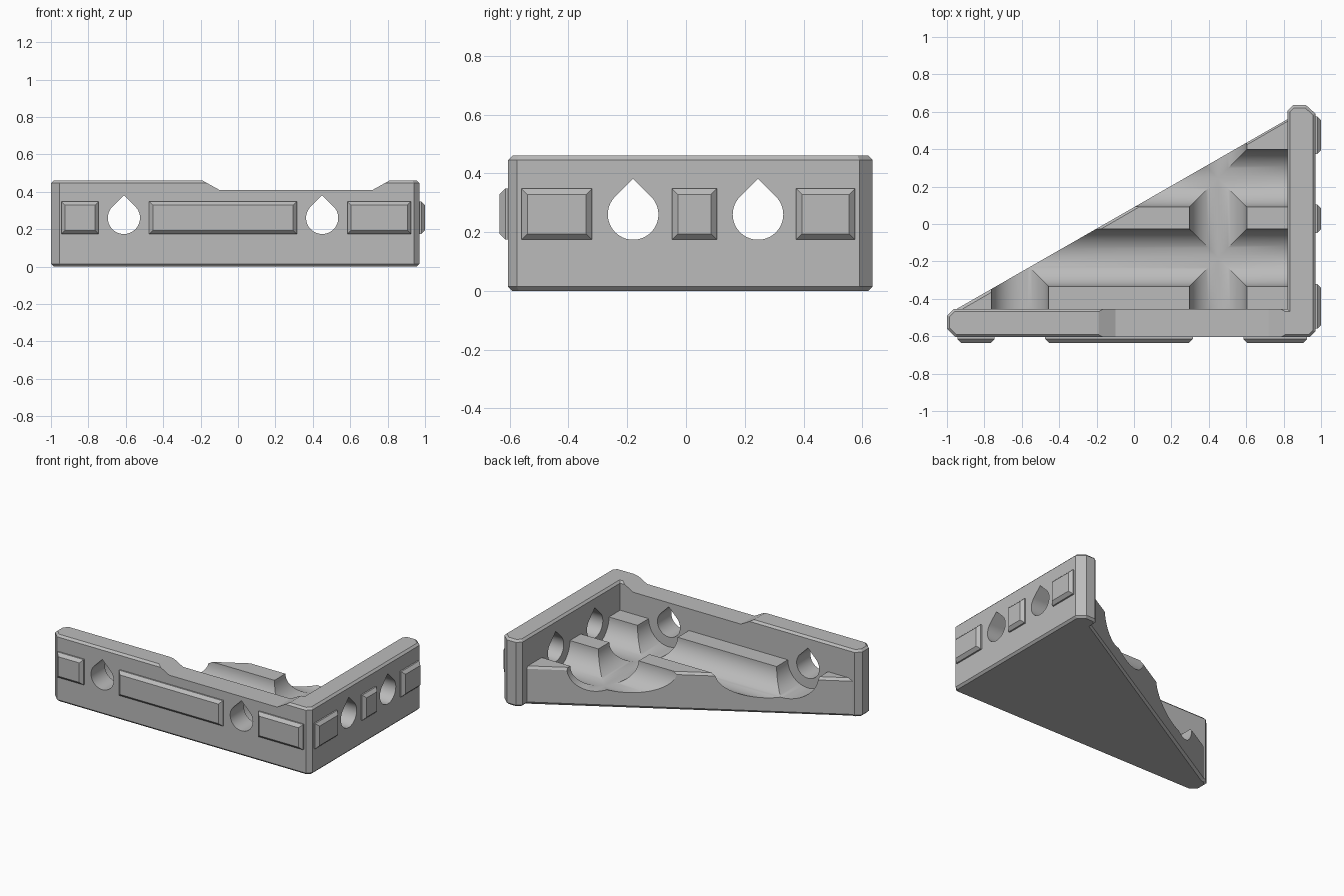
import bpy
import bmesh
import math
from mathutils import Vector

if "Cube" in bpy.data.objects:
    bpy.data.objects.remove(bpy.data.objects["Cube"], do_unlink=True)

grey = bpy.data.materials.new("plain grey")
grey.use_nodes = True
grey.diffuse_color = (0.5, 0.5, 0.5, 1)
grey.node_tree.nodes["Principled BSDF"].inputs["Base Color"].default_value = (0.5, 0.5, 0.5, 1)


def loft(name, rings, bevel=0, pick=None):
    """Closed solid through matching rings; bevels the edges chosen by pick."""
    bm = bmesh.new()
    loops = [[bm.verts.new(p) for p in ring] for ring in rings]
    n = len(loops[0])
    bm.faces.new(loops[0])
    bm.faces.new(loops[-1])
    for a, b in zip(loops, loops[1:]):
        for i in range(n):
            j = (i + 1) % n
            bm.faces.new((a[i], a[j], b[j], b[i]))
    bmesh.ops.recalc_face_normals(bm, faces=bm.faces)
    if bevel:
        edges = [e for e in bm.edges if pick(e)]
        bmesh.ops.bevel(bm, geom=edges, offset=bevel, segments=1, affect='EDGES')
    mesh = bpy.data.meshes.new(name)
    bm.to_mesh(mesh)
    bm.free()
    mesh.materials.append(grey)
    obj = bpy.data.objects.new(name, mesh)
    bpy.context.collection.objects.link(obj)
    return obj


def prism(name, profile, axis, start, end, **kw):
    """Extrude a 2D profile along the x, y or z axis."""
    def place(p, d):
        q = list(p)
        q.insert(axis, d)
        return q
    return loft(name, [[place(p, d) for p in profile] for d in (start, end)], **kw)


def combine(target, other, operation):
    mod = target.modifiers.new(operation, 'BOOLEAN')
    mod.operation = operation
    mod.solver = 'EXACT'
    mod.object = other
    bpy.context.view_layer.objects.active = target
    bpy.ops.object.modifier_apply(modifier=mod.name)
    bpy.data.objects.remove(other, do_unlink=True)


def circle(c, r, point=False):
    """Round profile, or a teardrop with its point at the top."""
    pts = [(c + r * math.cos(math.radians(a)), HOLE_Z + r * math.sin(math.radians(a)))
           for a in range(135, 406, 5)]
    if point:
        return pts + [(c, HOLE_Z + r * math.sqrt(2))]
    return [(c + r * math.cos(math.radians(a)), HOLE_Z + r * math.sin(math.radians(a)))
            for a in range(0, 360, 5)]


HOLE_Z = 0.26
HOLE_X = (-0.61, 0.45)
HOLE_Y = (-0.18, 0.245)


def horizontal(e):
    return abs(e.verts[0].co.z - e.verts[1].co.z) < 1e-5


# L-shaped wall with chamfered ends and rims
outline = [(-0.955, -0.605), (0.94, -0.605), (0.97, -0.575), (0.97, 0.59), (0.92, 0.635),
           (0.85, 0.635), (0.82, 0.605), (0.82, -0.455), (-0.965, -0.455), (-1, -0.49), (-1, -0.56)]
frame = prism("corner_bracket", outline, 2, 0, 0.46, bevel=0.014, pick=horizontal)

# Lowered stretch of the front wall
dip = [(-0.19, 0.46), (-0.10, 0.41), (0.72, 0.41), (0.81, 0.46), (0.81, 0.6), (-0.19, 0.6)]
combine(frame, prism("dip_cutter", dip, 1, -0.8, -0.3), 'DIFFERENCE')

# Triangular floor block, chamfered along its slanting side
a, b = Vector((-0.95, -0.455)), Vector((0.82, 0.56))


def slanted(e):
    d = e.verts[1].co - e.verts[0].co
    return horizontal(e) and abs(d.x) > 0.1 and abs(d.y) > 0.1


floor = prism("floor_block", [a, b, (0.84, 0.56), (0.84, -0.48), (-0.95, -0.48)],
              2, 0, HOLE_Z, bevel=0.016, pick=slanted)

# Crossing round channels
for y in HOLE_Y:
    combine(floor, prism("channel_cutter", circle(y, 0.153), 0, -1.2, 1.2), 'DIFFERENCE')
for x in HOLE_X:
    combine(floor, prism("channel_cutter", circle(x, 0.153), 1, -1, 1), 'DIFFERENCE')
combine(frame, floor, 'UNION')

# Teardrop holes through both walls
for y in HOLE_Y:
    combine(frame, prism("hole_cutter", circle(y, 0.086, True), 0, 0.78, 1.2), 'DIFFERENCE')
for x in HOLE_X:
    combine(frame, prism("hole_cutter", circle(x, 0.086, True), 1, -0.9, -0.42), 'DIFFERENCE')


# Raised pads with sloping rims on the outer faces
def pad(name, lo, hi, place):
    rings = []
    for depth, inset in ((-0.01, 0), (0.01, 0), (0.03, 0.02)):
        l, h, z0, z1 = lo + inset, hi - inset, 0.174 + inset, 0.348 - inset
        rings.append([place(u, z, depth) for u, z in ((l, z0), (h, z0), (h, z1), (l, z1))])
    loft(name, rings)


for i, (lo, hi) in enumerate(((-0.945, -0.745), (-0.475, 0.315), (0.585, 0.925))):
    pad(f"front_pad_{i + 1}", lo, hi, lambda u, z, d: (u, -0.605 - d, z))
for i, (lo, hi) in enumerate(((-0.56, -0.32), (-0.048, 0.105), (0.375, 0.575))):
    pad(f"side_pad_{i + 1}", lo, hi, lambda u, z, d: (0.97 + d, u, z))

# Smooth the round surfaces, keep edges crisp
bpy.ops.object.select_all(action='DESELECT')
frame.select_set(True)
bpy.context.view_layer.objects.active = frame
bpy.ops.object.shade_smooth_by_angle(angle=math.radians(25))
